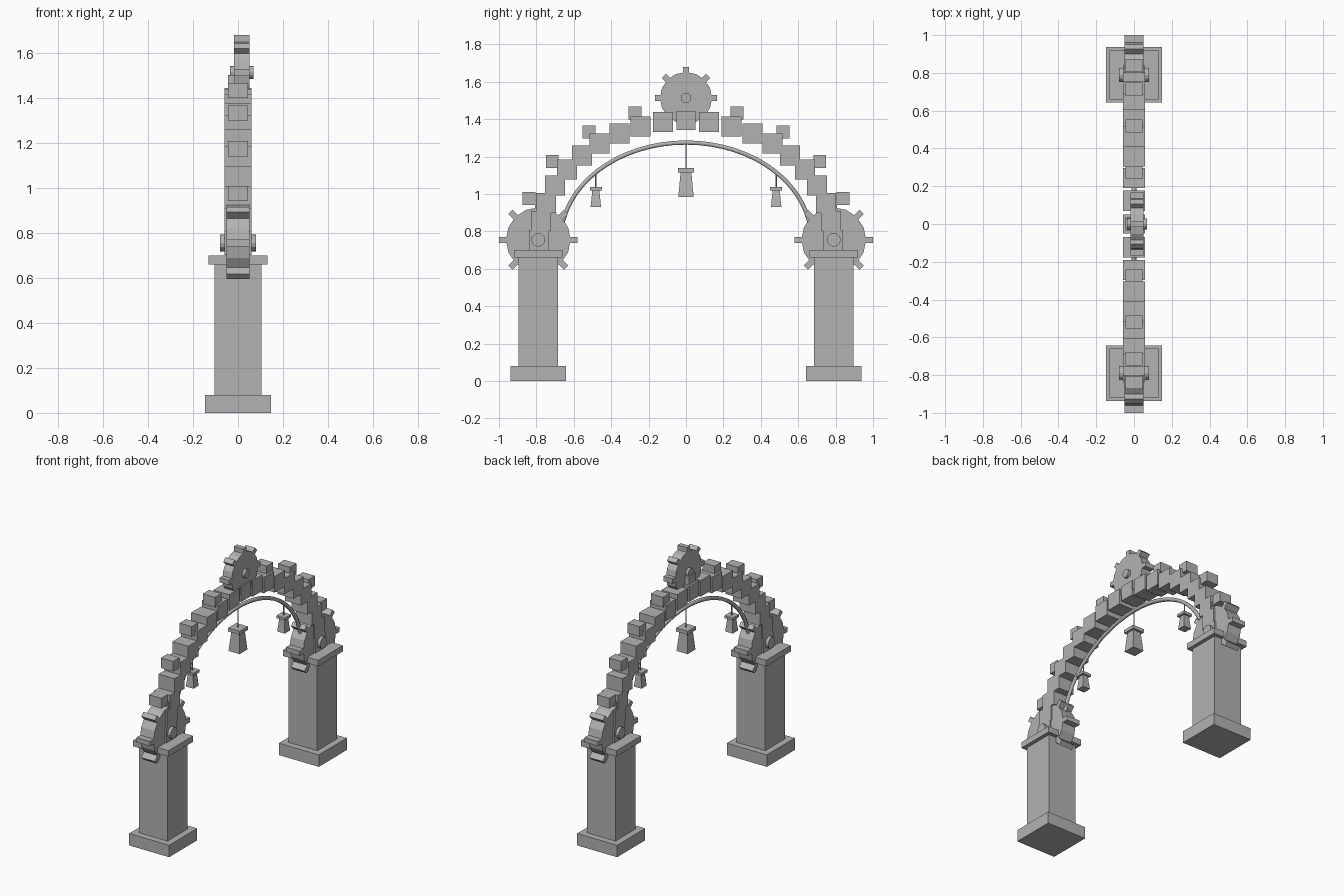
import bpy, bmesh
from math import sin, cos, pi, radians
from mathutils import Matrix, Vector

cube = bpy.data.objects.get("Cube")
if cube:
    bpy.data.objects.remove(cube, do_unlink=True)

GREY = (0.45, 0.45, 0.45, 1)
stone = bpy.data.materials.new("stone_grey")
stone.use_nodes = True
stone.diffuse_color = GREY
stone.node_tree.nodes["Principled BSDF"].inputs["Base Color"].default_value = GREY


def finish(name, bm):
    mesh = bpy.data.meshes.new(name)
    bm.to_mesh(mesh)
    bm.free()
    mesh.materials.append(stone)
    obj = bpy.data.objects.new(name, mesh)
    bpy.context.collection.objects.link(obj)
    return obj


def add_box(bm, centre, size, turn=Matrix()):
    m = Matrix.Translation(centre) @ turn @ Matrix.Diagonal((*size, 1))
    bmesh.ops.create_cube(bm, size=1, matrix=m)


def add_cylinder(bm, centre, r1, r2, length, sides, turn=Matrix()):
    bmesh.ops.create_cone(bm, cap_ends=True, segments=sides, radius1=r1, radius2=r2,
                          depth=length, matrix=Matrix.Translation(centre) @ turn)


def box(name, centre, size):
    bm = bmesh.new()
    add_box(bm, centre, size)
    return finish(name, bm)


def on_arch(angle, half_span, rise):
    t = radians(angle)
    return Vector((0, half_span * sin(t), SPRING + rise * cos(t)))


def gear(name, centre, radius, reach, thick, hub_radius, hub_length):
    # toothed wheel with its axle along x
    bm = bmesh.new()
    across = Matrix.Rotation(pi / 2, 4, 'Y')
    add_cylinder(bm, centre, radius, radius, thick, 16, across)
    add_cylinder(bm, centre, hub_radius, hub_radius, hub_length, 12, across)
    for i in range(8):
        turn = Matrix.Rotation(i * pi / 4, 4, 'X')
        mid = Vector(centre) + turn @ Vector((0, reach - 0.03, 0))
        add_box(bm, mid, (thick, 0.06, 0.032), turn)
    finish(name, bm)


def lantern(name, y, hook, top, bottom, cap_width, neck, foot):
    # hanging rod, flat cap and flared square body
    bm = bmesh.new()
    add_cylinder(bm, (0, y, (hook + top) / 2), 0.004, 0.004, hook - top, 8)
    cap = 0.27 * cap_width
    add_box(bm, (0, y, top - cap / 2), (cap_width, cap_width, cap))
    length = top - cap - bottom
    square = Matrix.Rotation(pi / 4, 4, 'Z')
    add_cylinder(bm, (0, y, bottom + length / 2), foot * 0.7071, neck * 0.7071,
                 length, 4, square)
    finish(name, bm)


SPRING = 0.755   # height where the arch starts
PILLAR = 0.79    # distance of pillars from the middle

# Pillars and their gears
for side, label in ((-1, "front"), (1, "back")):
    y = side * PILLAR
    box(label + "_pillar_base", (0, y, 0.04), (0.295, 0.295, 0.08))
    box(label + "_pillar_shaft", (0, y, 0.37), (0.21, 0.21, 0.58))
    box(label + "_pillar_cap", (0, y, 0.68), (0.26, 0.26, 0.04))
    gear(label + "_gear", (0, y, SPRING), 0.173, 0.21, 0.1, 0.037, 0.16)

# Stepped arch of upright blocks
bm = bmesh.new()
for i in range(-10, 11):
    size = 0.102 if i == 0 else 0.107
    add_box(bm, on_arch(9 * i, 0.786, 0.638), (0.118, size, size))
finish("arch_blocks", bm)

# Small blocks riding on the arch
bm = bmesh.new()
for i in range(-4, 5):
    add_box(bm, on_arch(18 * i, 0.883, 0.713), (0.09, 0.068, 0.068))
finish("arch_studs", bm)

# Crowning gear
gear("top_gear", (0.016, 0, 1.513), 0.139, 0.167, 0.068, 0.028, 0.105)

# Curved pipe under the arch
curve = bpy.data.curves.new("arch_pipe", 'CURVE')
curve.dimensions = '3D'
curve.bevel_depth = 0.013
curve.bevel_resolution = 1
curve.use_fill_caps = True
spline = curve.splines.new('POLY')
COUNT = 33
spline.points.add(COUNT - 1)
for i, p in enumerate(spline.points):
    p.co = (*on_arch(-90 + 180 * i / (COUNT - 1), 0.67, 0.52), 1)
curve.materials.append(stone)
bpy.context.collection.objects.link(bpy.data.objects.new("arch_pipe", curve))

# Lanterns
lantern("middle_lantern", 0, 1.275, 1.139, 0.985, 0.086, 0.058, 0.082)
for side, label in ((-1, "front"), (1, "back")):
    lantern(label + "_lantern", side * 0.482, 1.12, 1.036, 0.93, 0.064, 0.038, 0.056)
